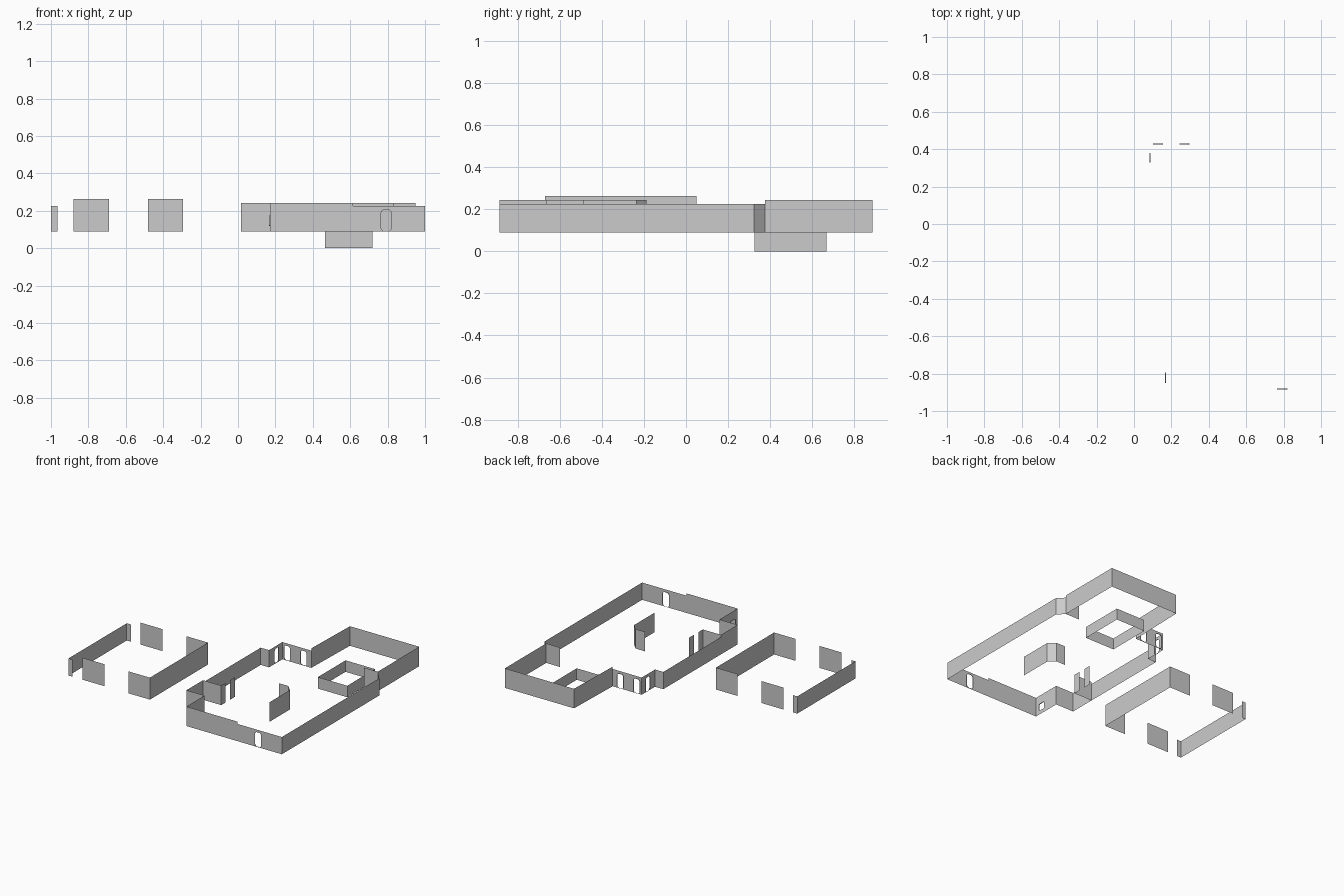
import bpy, bmesh, math
from mathutils import Vector

if "Cube" in bpy.data.objects:
    bpy.data.objects.remove(bpy.data.objects["Cube"])

BASE = 0.09     # main floor level
LOW = 0.225     # standard wall top
HIGH = 0.243    # raised wall top
HALL = 0.262    # annex wall top


def finish(name, bm):
    bmesh.ops.remove_doubles(bm, verts=bm.verts, dist=1e-5)
    mesh = bpy.data.meshes.new(name)
    bm.to_mesh(mesh)
    bm.free()
    bpy.context.collection.objects.link(bpy.data.objects.new(name, mesh))


def wall_run(name, points, top, base=BASE, closed=False):
    """Thin vertical wall following a plan polyline."""
    bm = bmesh.new()
    pts = points + points[:1] if closed else points
    for (x0, y0), (x1, y1) in zip(pts, pts[1:]):
        bm.faces.new([bm.verts.new(p) for p in
                      ((x0, y0, base), (x1, y1, base), (x1, y1, top), (x0, y0, top))])
    finish(name, bm)


def rounded_loop(s0, s1, z0, z1, r, steps=4):
    """Rounded rectangle in wall coordinates (distance, height)."""
    corners = ((s1 - r, z0 + r, -90), (s1 - r, z1 - r, 0),
               (s0 + r, z1 - r, 90), (s0 + r, z0 + r, 180))
    return [(cx + r * math.cos(math.radians(a + 90 * i / steps)),
             cz + r * math.sin(math.radians(a + 90 * i / steps)))
            for cx, cz, a in corners for i in range(steps + 1)]


def pierced_wall(name, start, end, top, holes, depth=0.005):
    """Straight wall with rounded openings and a shallow reveal round each."""
    a, b = Vector((*start, 0)), Vector((*end, 0))
    along = (b - a).normalized()
    normal = Vector((-along.y, along.x, 0))
    length = (b - a).length
    bm = bmesh.new()

    def ring(loop):
        vs = [bm.verts.new(a + along * s + Vector((0, 0, z))) for s, z in loop]
        return vs, [bm.edges.new((v, w)) for v, w in zip(vs, vs[1:] + vs[:1])]

    edges = ring([(0, BASE), (length, BASE), (length, top), (0, top)])[1]
    rings = []
    for hole in holes:
        vs, es = ring(rounded_loop(*hole))
        rings.append(vs)
        edges += es
    bmesh.ops.triangle_fill(bm, edges=edges, use_beauty=True, normal=normal)
    for vs in rings:
        inner = [bm.verts.new(v.co + normal * depth) for v in vs]
        for i in range(len(vs)):
            j = (i + 1) % len(vs)
            bm.faces.new((vs[i], vs[j], inner[j], inner[i]))
    finish(name, bm)


def door(s0, s1):
    return (s0, s1, BASE + 0.002, 0.205, 0.018)


# Annex on the left: open bays front and back
for side, y in (("front", -0.67), ("back", 0.05)):
    wall_run("annex_pier_" + side, [(-0.88, y), (-0.69, y)], HALL)
wall_run("annex_right_wall", [(-0.48, -0.67), (-0.295, -0.67),
                              (-0.295, 0.05), (-0.48, 0.05)], HALL)
wall_run("annex_left_wall", [(-0.965, -0.67), (-1.0, -0.67),
                             (-1.0, 0.05), (-0.965, 0.05)], LOW)

# House front wall: raised section, then lower section with a door
wall_run("front_wall_raised", [(0.172, -0.885), (0.615, -0.885)], HIGH)
pierced_wall("front_wall_door", (0.615, -0.885), (1.0, -0.885), LOW, [door(0.15, 0.205)])

# Left side: small window, jog and long side wall
pierced_wall("window_wall", (0.172, -0.885), (0.172, -0.66), HIGH,
             [(0.035, 0.09, 0.12, 0.175, 0.008)])
wall_run("left_jog", [(0.172, -0.66), (0.015, -0.66), (0.015, -0.455)], HIGH)
wall_run("left_wall", [(0.015, -0.455), (0.015, 0.26), (0.087, 0.26)], LOW)

# Entry corner with three doors
pierced_wall("entry_side", (0.087, 0.26), (0.087, 0.425), LOW, [door(0.07, 0.12)])
pierced_wall("entry_back", (0.087, 0.425), (0.338, 0.425), LOW,
             [door(0.015, 0.068), door(0.157, 0.21)])

# Right wall with chamfered corner, and the raised back room
wall_run("right_wall", [(1.0, -0.885), (1.0, 0.322), (0.95, 0.375)], LOW)
wall_run("back_room", [(0.338, 0.425), (0.35, 0.887), (0.95, 0.887),
                       (0.95, 0.375), (0.83, 0.375)], HIGH)

# Interior partitions
wall_run("chamfered_partition", [(0.615, -0.49), (0.615, -0.235),
                                 (0.567, -0.187), (0.485, -0.187)], HIGH)
wall_run("closet_wall", [(0.015, -0.455), (0.173, -0.455), (0.173, -0.40)], HIGH)
wall_run("closet_post", [(0.173, -0.345), (0.173, -0.287)], HIGH)

# Cellar walls below floor level
wall_run("cellar", [(0.465, 0.325), (0.72, 0.325), (0.72, 0.668), (0.465, 0.668)],
         BASE, 0.0, closed=True)
